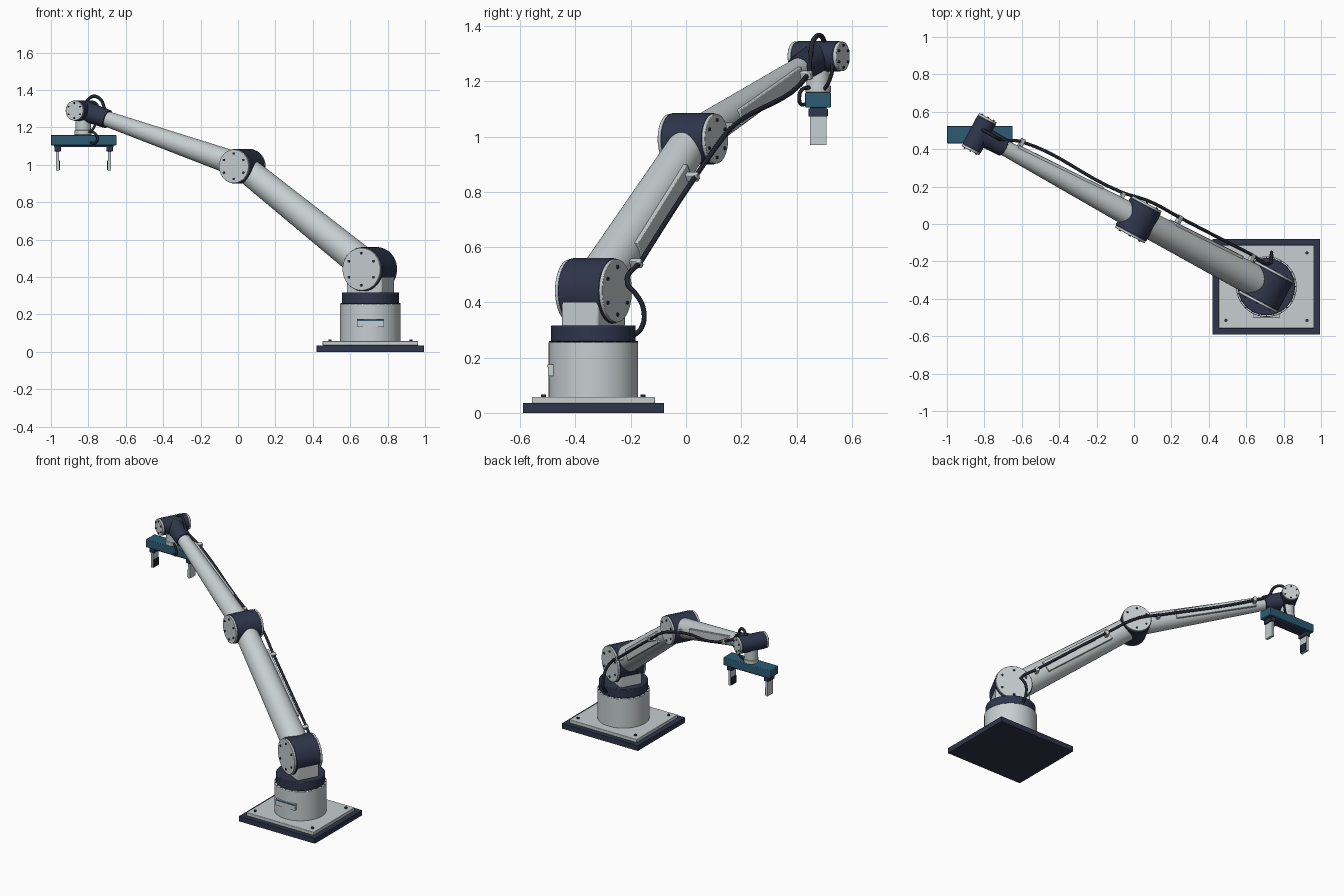
import bpy, bmesh, math
from mathutils import Vector, Matrix

if "Cube" in bpy.data.objects:
    bpy.data.objects.remove(bpy.data.objects["Cube"])


def material(name, rgb):
    m = bpy.data.materials.new(name)
    m.diffuse_color = (*rgb, 1)
    m.use_nodes = True
    m.node_tree.nodes["Principled BSDF"].inputs["Base Color"].default_value = m.diffuse_color
    return m


LIGHT = material("light grey", (0.57, 0.62, 0.63))
NAVY = material("dark navy", (0.028, 0.036, 0.07))
BLUE = material("teal blue", (0.026, 0.105, 0.175))
BLACK = material("cable black", (0.017, 0.02, 0.03))
Z = Vector((0, 0, 1))


def finish(bm, name, mat, bevel=0):
    me = bpy.data.meshes.new(name)
    bm.to_mesh(me)
    bm.free()
    me.materials.append(mat)
    me.shade_smooth()
    me.set_sharp_from_angle(angle=math.radians(32))
    ob = bpy.data.objects.new(name, me)
    bpy.context.collection.objects.link(ob)
    if bevel:
        b = ob.modifiers.new("bevel", "BEVEL")
        b.width, b.segments, b.limit_method = bevel, 2, "ANGLE"
    return ob


def add_rod(bm, p0, p1, r0, r1=None, seg=48):
    p0, p1 = Vector(p0), Vector(p1)
    v = p1 - p0
    mat = Matrix.Translation((p0 + p1) / 2) @ Z.rotation_difference(v).to_matrix().to_4x4()
    bmesh.ops.create_cone(bm, cap_ends=True, segments=seg, radius1=r0,
                          radius2=r0 if r1 is None else r1, depth=v.length, matrix=mat)


def rod(name, mat, p0, p1, r0, r1=None, bevel=0, seg=48):
    bm = bmesh.new()
    add_rod(bm, p0, p1, r0, r1, seg)
    return finish(bm, name, mat, bevel)


def box(name, mat, centre, size, axes=None, bevel=0):
    bm = bmesh.new()
    rot = Matrix(axes).transposed().to_4x4() if axes else Matrix()
    bmesh.ops.create_cube(bm, size=1, matrix=Matrix.Translation(centre) @ rot @ Matrix.Diagonal((*size, 1)))
    return finish(bm, name, mat, bevel)


def cable(name, points, radius=0.009):
    cu = bpy.data.curves.new(name, "CURVE")
    cu.dimensions = "3D"
    cu.bevel_depth, cu.bevel_resolution, cu.use_fill_caps = radius, 2, True
    cu.resolution_u = 8
    sp = cu.splines.new("BEZIER")
    sp.bezier_points.add(len(points) - 1)
    for bp, p in zip(sp.bezier_points, points):
        bp.co = p
        bp.handle_left_type = bp.handle_right_type = "AUTO"
    cu.materials.append(BLACK)
    bpy.context.collection.objects.link(bpy.data.objects.new(name, cu))


# Arm plane: D runs horizontally along the arm, N is the joint axis
SHOULDER = Vector((0.705, -0.335, 0.442))
ELBOW = Vector((0.023, 0.025, 0.992))
WRIST = Vector((-0.828, 0.48, 1.29))
D = Vector((-0.882, 0.471, 0))
D.normalize()
N = Vector((-D.y, D.x, 0)) * -1
CX, CY = 0.708, -0.335

# Base plates, corner bolts and turret
box("base_mat", NAVY, (CX, CY, 0.0175), (0.575, 0.51, 0.035))
box("base_plate", LIGHT, (CX, CY, 0.046), (0.51, 0.445, 0.023), bevel=0.003)
bm = bmesh.new()
for sx in (-1, 1):
    for sy in (-1, 1):
        x, y = CX + sx * 0.217, CY + sy * 0.18
        add_rod(bm, (x, y, 0.05), (x, y, 0.067), 0.009, seg=6)
finish(bm, "base_bolts", NAVY)
rod("base_column", LIGHT, (CX, CY, 0.055), (CX, CY, 0.257), 0.162, bevel=0.003, seg=64)
rod("turntable", NAVY, (CX, CY, 0.257), (CX, CY, 0.317), 0.153, bevel=0.004, seg=64)
bm = bmesh.new()
for i in range(24):
    a = math.tau * i / 24
    x, y = CX + 0.157 * math.cos(a), CY + 0.157 * math.sin(a)
    add_rod(bm, (x, y, 0.252), (x, y, 0.26), 0.004, seg=6)
finish(bm, "turntable_bolts", NAVY)
box("service_panel", LIGHT, (CX, CY - 0.155, 0.155), (0.145, 0.02, 0.042))
box("service_stripe", BLUE, (CX, CY - 0.157, 0.17), (0.14, 0.019, 0.009))
box("shoulder_pedestal", LIGHT, (CX, CY, 0.375), (0.214, 0.15, 0.13), (D, N, Z), bevel=0.008)


# Joint housings: dark drum with bolted light caps at both ends
def joint(name, c, r, length):
    h = length / 2
    rod(name + "_drum", NAVY, c - N * (h - 0.014), c + N * (h - 0.014), r, bevel=0.003)
    bm = bmesh.new()
    for s, side in ((-1, "front"), (1, "back")):
        rod(name + "_cap_" + side, LIGHT, c + N * s * (h - 0.014), c + N * s * h, r * 0.97, bevel=0.002)
        for i in range(6):
            a = math.tau * (i + 0.5) / 6
            p = c + (D * math.cos(a) + Z * math.sin(a)) * r * 0.73 + N * s * h
            add_rod(bm, p - N * s * 0.004, p + N * s * 0.005, r * 0.035 + 0.003, seg=8)
    finish(bm, name + "_bolts", NAVY)


joint("shoulder", SHOULDER, 0.118, 0.195)
joint("elbow", ELBOW, 0.093, 0.195)
joint("wrist", WRIST, 0.055, 0.2)


# Tapered arm tubes with a long cover plate and cable clips on the back side
def arm(name, a, b, r0, r1, end, clips, cable_off):
    tip = a.lerp(b, end)
    rod(name, LIGHT, a, tip, r0, r1)
    p = a.lerp(b, 0.26) + N * (r0 + (r1 - r0) * 0.26 / end)
    q = a.lerp(b, 0.78) + N * (r0 + (r1 - r0) * 0.78 / end)
    x = (q - p).normalized()
    up = N.cross(x).normalized()
    box(name + "_cover", LIGHT, (p + q) / 2 - N * 0.006, ((q - p).length, 0.024, r0 * 0.85),
        (x, up.cross(x), up), bevel=0.003)
    for i, t in enumerate(clips):
        c = a.lerp(b, t)
        r = r0 + (r1 - r0) * t / end
        box(f"{name}_clip_{i + 1}", LIGHT, c + N * (r * 0.9 + cable_off + 0.012) / 2,
            (0.022, cable_off + 0.012 - r * 0.9, 0.03), (x, up.cross(x), up), bevel=0.003)


arm("upper_arm", SHOULDER, ELBOW, 0.086, 0.07, 1.0, (0.18, 0.75), 0.112)
arm("forearm", ELBOW, WRIST, 0.067, 0.04, 0.9, (0.14, 0.77), 0.078)
rod("wrist_sleeve", NAVY, ELBOW.lerp(WRIST, 0.845), WRIST, 0.05, 0.055, bevel=0.003)

# Cables
cable("main_cable", [
    (0.73, -0.195, 0.275), (0.735, -0.16, 0.31), (0.735, -0.155, 0.38), (0.735, -0.185, 0.435),
    SHOULDER + N * 0.118 + D * 0.04 + Z * 0.025,
    SHOULDER.lerp(ELBOW, 0.2) + N * 0.116, SHOULDER.lerp(ELBOW, 0.75) + N * 0.112,
    ELBOW + N * 0.112 - Z * 0.01, ELBOW.lerp(WRIST, 0.16) + N * 0.085,
    ELBOW.lerp(WRIST, 0.77) + N * 0.072, (-0.705, 0.45, 1.29),
    (-0.735, 0.462, 1.35), (-0.775, 0.485, 1.366), (-0.815, 0.505, 1.335)])
cable("wrist_cable", [(-0.765, 0.515, 1.32), (-0.755, 0.53, 1.26), (-0.77, 0.518, 1.2), (-0.795, 0.5, 1.17)], 0.007)
cable("gripper_cable", [(-0.8, 0.45, 1.178), (-0.765, 0.418, 1.168), (-0.752, 0.41, 1.14),
                        (-0.762, 0.415, 1.118), (-0.79, 0.437, 1.118)], 0.007)

# Gripper
GX, GY = -0.828, 0.478
rod("tool_stem", LIGHT, (GX, GY, 1.155), (GX, GY, 1.27), 0.042)
rod("tool_flange", LIGHT, (GX, GY, 1.16), (GX, GY, 1.185), 0.046, bevel=0.002)
box("gripper_body", BLUE, (GX + 0.003, GY, 1.132), (0.35, 0.093, 0.055), bevel=0.004)
box("gripper_rail", NAVY, (GX + 0.003, GY, 1.101), (0.32, 0.06, 0.012))
for s, side in ((-1, "left"), (1, "right")):
    x = GX + 0.003 + s * 0.139
    box("carriage_" + side, NAVY, (x, GY, 1.087), (0.034, 0.07, 0.03), bevel=0.002)
    box("finger_" + side, LIGHT, (x, GY, 1.022), (0.016, 0.06, 0.105))
    box("finger_pad_" + side, BLACK, (x - s * 0.01, GY, 0.998), (0.007, 0.052, 0.05))
